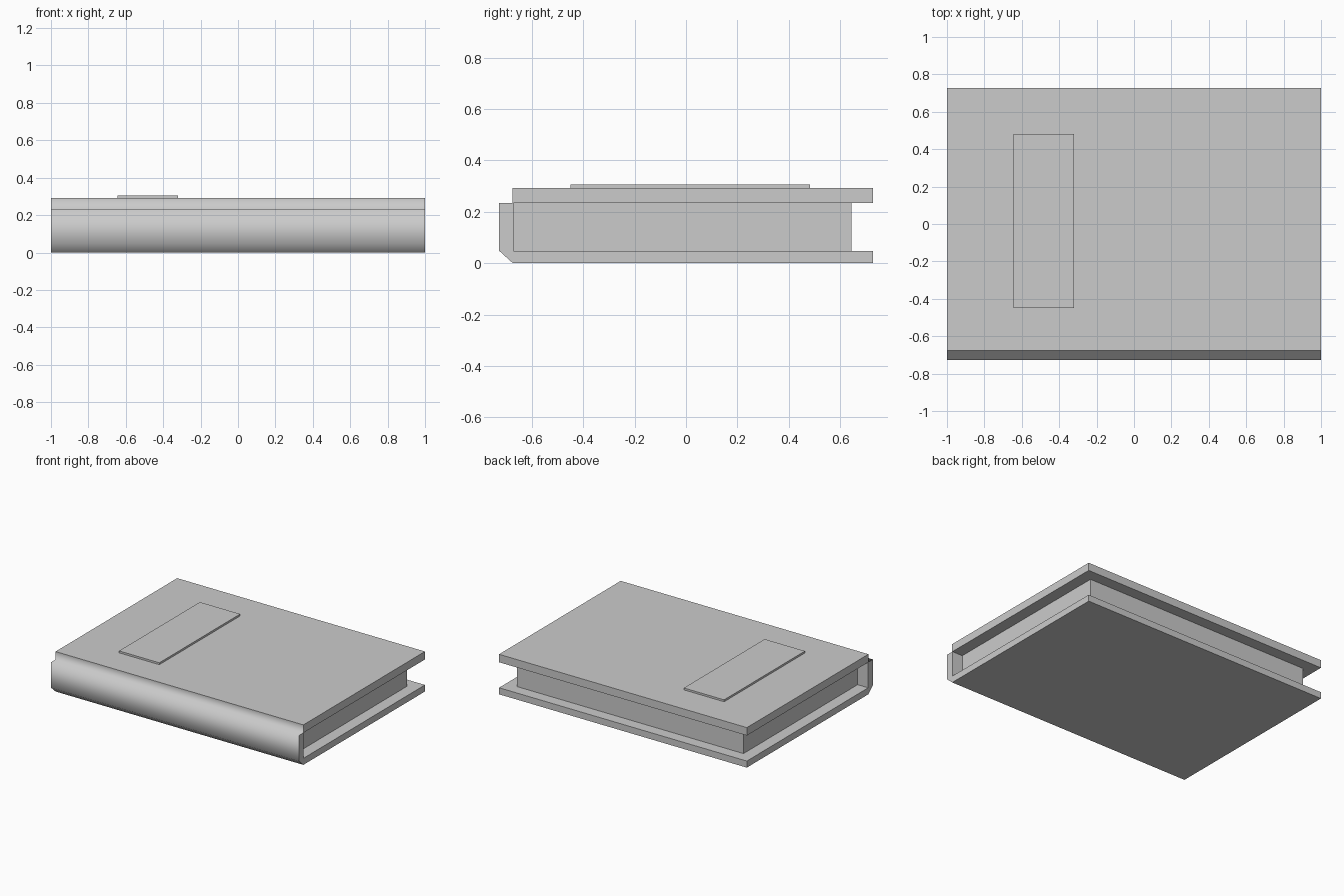
import bpy, bmesh

if "Cube" in bpy.data.objects:
    bpy.data.objects.remove(bpy.data.objects["Cube"])


def finish(bm, name):
    bmesh.ops.recalc_face_normals(bm, faces=bm.faces)
    mesh = bpy.data.meshes.new(name)
    bm.to_mesh(mesh)
    bm.free()
    obj = bpy.data.objects.new(name, mesh)
    bpy.context.collection.objects.link(obj)
    return obj


def extrude_profile(name, profile, x0, x1, smooth_sides=()):
    """Extrude a closed (y, z) outline along x; listed side faces are smooth."""
    bm = bmesh.new()
    left = [bm.verts.new((x0, y, z)) for y, z in profile]
    right = [bm.verts.new((x1, y, z)) for y, z in profile]
    bm.faces.new(left)
    bm.faces.new(right[::-1])
    n = len(profile)
    for i in range(n):
        j = (i + 1) % n
        face = bm.faces.new((left[i], right[i], right[j], left[j]))
        face.smooth = i in smooth_sides
    return finish(bm, name)


def box(name, x0, x1, y0, y1, z0, z1):
    return extrude_profile(name, [(y0, z0), (y1, z0), (y1, z1), (y0, z1)], x0, x1)


# Cover: back board, chamfered spine, stepped hinge and front board
cover = [
    (0.727, 0.0), (-0.674, 0.0), (-0.727, 0.048), (-0.727, 0.234),
    (-0.675, 0.234), (-0.675, 0.292), (0.727, 0.292), (0.727, 0.234),
    (-0.672, 0.234), (-0.672, 0.048), (0.727, 0.048),
]
extrude_profile("book_cover", cover, -1, 1, smooth_sides=(1, 2, 3, 4))

# Page block, inset from the three open edges
box("page_block", -0.915, 0.915, -0.672, 0.644, 0.048, 0.234)

# Raised panel on the front board
box("cover_panel", -0.645, -0.32, -0.45, 0.482, 0.292, 0.306)
